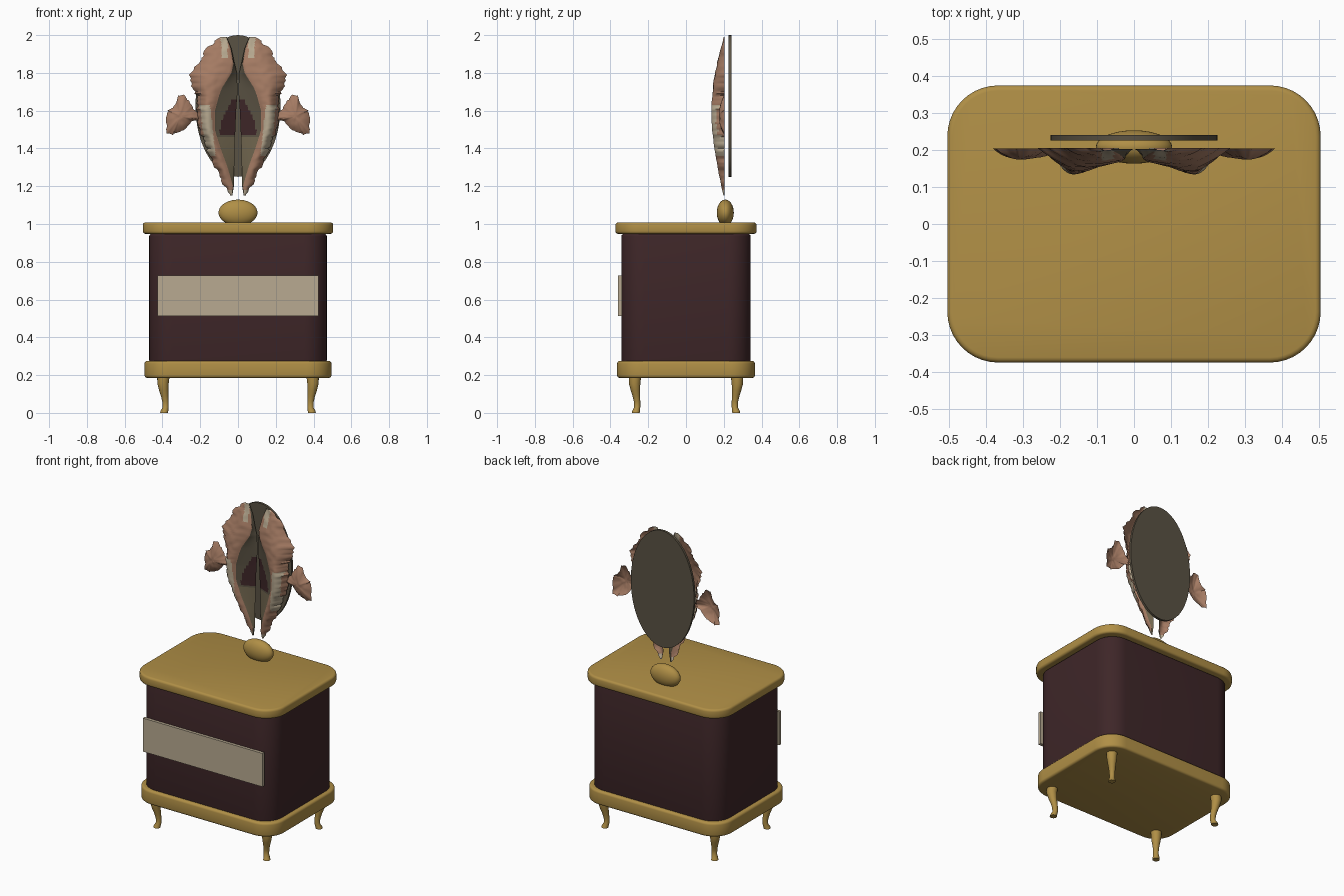
import bpy, bmesh, math, random
from mathutils import Vector, noise

if "Cube" in bpy.data.objects:
    bpy.data.objects.remove(bpy.data.objects["Cube"])

random.seed(4)


def mat(name, r, g, b):
    lin = [((c / 255 + 0.055) / 1.055) ** 2.4 for c in (r, g, b)]
    m = bpy.data.materials.new(name)
    m.diffuse_color = (*lin, 1)
    m.use_nodes = True
    m.node_tree.nodes["Principled BSDF"].inputs["Base Color"].default_value = m.diffuse_color
    return m


GOLD = mat("gold", 176, 143, 70)
MAROON = mat("dark maroon", 62, 38, 40)
CREAM = mat("cream", 184, 170, 145)
GLASS = mat("mirror grey", 90, 82, 67)
TAN = mat("carved tan", 166, 124, 100)
OLIVE = mat("olive brown", 112, 101, 78)


def finish(name, bm, mats, angle=40, fix=True):
    if fix:
        bmesh.ops.recalc_face_normals(bm, faces=bm.faces)
    me = bpy.data.meshes.new(name)
    bm.to_mesh(me)
    bm.free()
    ob = bpy.data.objects.new(name, me)
    bpy.context.collection.objects.link(ob)
    for m in mats:
        me.materials.append(m)
    bpy.ops.object.select_all(action='DESELECT')
    ob.select_set(True)
    bpy.context.view_layer.objects.active = ob
    bpy.ops.object.shade_smooth_by_angle(angle=math.radians(angle))
    return ob


def loft(bm, rings):
    """Skin closed rings of points and cap both ends."""
    loops = [[bm.verts.new(p) for p in r] for r in rings]
    n = len(loops[0])
    for a, b in zip(loops, loops[1:]):
        for i in range(n):
            bm.faces.new((a[i], a[(i + 1) % n], b[(i + 1) % n], b[i]))
    bm.faces.new(loops[0][::-1])
    bm.faces.new(loops[-1])


def rounded_box(name, hx, hy, z0, z1, r, bev, m, segs=10):
    def ring(z, inset):
        pts = []
        for q, (sx, sy) in enumerate(((1, 1), (-1, 1), (-1, -1), (1, -1))):
            for k in range(segs + 1):
                a = math.pi / 2 * (q + k / segs)
                pts.append((sx * (hx - r) + (r - inset) * math.cos(a),
                            sy * (hy - r) + (r - inset) * math.sin(a), z))
        return pts
    arc = [(bev * (1 - math.sin(t)), bev * (1 - math.cos(t)))
           for t in (0, math.pi / 6, math.pi / 3, math.pi / 2)]
    rings = [ring(z0 + dz, ins) for ins, dz in arc]
    rings += [ring(z1 - dz, ins) for ins, dz in reversed(arc)]
    bm = bmesh.new()
    loft(bm, rings)
    return finish(name, bm, [m])


# Cabinet: base plinth, body and top
rounded_box("base_plinth", 0.495, 0.365, 0.185, 0.275, 0.13, 0.014, GOLD)
rounded_box("cabinet_body", 0.47, 0.342, 0.265, 0.947, 0.12, 0.012, MAROON)
rounded_box("cabinet_top", 0.504, 0.374, 0.948, 1.008, 0.137, 0.014, GOLD)

# Drawer front
bm = bmesh.new()
bmesh.ops.create_cube(bm, size=1)
for v in bm.verts:
    v.co = (v.co.x * 0.85, -0.35 + v.co.y * 0.02, 0.62 + v.co.z * 0.215)
finish("drawer_front", bm, [CREAM])

# Curved legs: (z, outward shift, radius)
LEG = [(0.0, -0.004, 0.021), (0.012, -0.006, 0.02), (0.03, -0.012, 0.016),
       (0.06, -0.011, 0.017), (0.09, -0.007, 0.02), (0.12, -0.002, 0.025),
       (0.155, 0.002, 0.03), (0.195, 0.0, 0.033)]
for sx in (-1, 1):
    for sy in (-1, 1):
        bm = bmesh.new()
        loft(bm, [[(sx * (0.395 + o) + r * math.cos(k * math.pi / 8),
                    sy * (0.27 + o) + r * math.sin(k * math.pi / 8), z)
                   for k in range(16)] for z, o, r in LEG])
        finish(("front" if sy < 0 else "back") + "_leg", bm, [GOLD])

# Knob under the mirror
bm = bmesh.new()
bmesh.ops.create_uvsphere(bm, u_segments=32, v_segments=20, radius=1)
for v in bm.verts:
    v.co = (v.co.x * 0.103, 0.208 + v.co.y * 0.045, 1.06 + v.co.z * 0.069)
finish("mirror_mount", bm, [GOLD], 60)

# Oval mirror plate
bm = bmesh.new()
loft(bm, [[(0.225 * math.cos(k * math.pi / 32), y, 1.625 + 0.375 * math.sin(k * math.pi / 32))
           for k in range(64)] for y in (0.225, 0.24)])
finish("mirror_plate", bm, [GLASS])

# Carved frame outline by height: z, slit edge, panel edge, outer edge, ridge y
FRAME = [(1.15, 0.03, 0.032, 0.045, 0.198), (1.2, 0.022, 0.026, 0.072, 0.187),
         (1.3, 0.02, 0.055, 0.12, 0.168), (1.4, 0.018, 0.092, 0.165, 0.15),
         (1.5, 0.014, 0.123, 0.203, 0.138), (1.6, 0.01, 0.122, 0.22, 0.134),
         (1.68, 0.004, 0.1, 0.215, 0.138), (1.72, 0.003, 0.085, 0.245, 0.142),
         (1.8, 0.006, 0.035, 0.255, 0.155), (1.85, 0.018, 0.024, 0.21, 0.166),
         (1.93, 0.035, 0.04, 0.165, 0.184), (1.99, 0.06, 0.063, 0.092, 0.2)]


def sample(z):
    for a, b in zip(FRAME, FRAME[1:]):
        if z <= b[0] + 1e-6:
            t = (z - a[0]) / (b[0] - a[0])
            return [p + (q - p) * t for p, q in zip(a[1:], b[1:])]
    return FRAME[-1][1:]


def frame_colour(x, z, s):
    """Material slot from position; s < 0 on the inner panel."""
    if s < 0:
        if 1.47 < z < 1.66 and x < 0.03 + 0.065 * min(1, (1.66 - z) / 0.13):
            return 3
        return 2 if z > 1.46 else 4
    if 1.36 < z < 1.63 and 0.12 + (z - 1.36) * 0.1 < x < 0.17 + (z - 1.36) * 0.12:
        return 1
    if z > 1.88 and 0.055 < x < 0.09:
        return 1
    if z < 1.18:
        return 1
    return 0


ROWS, PANEL, RING = 84, 10, 14
jag = [random.uniform(-0.008, 0.008) for _ in range(ROWS + 1)]
for sx, side in ((-1, "left"), (1, "right")):
    bm = bmesh.new()
    grid, info = [], []
    for i in range(ROWS + 1):
        z = 1.15 + 0.84 * i / ROWS
        xi, xp, xo, yr = sample(z)
        xo += jag[i]
        edge = yr + (0.2 - yr) * 0.3
        row = []
        for j in range(PANEL + RING + 1):
            if j <= PANEL:
                t = j / PANEL
                x, y = xi + (xp - xi) * t, 0.202 + (edge - 0.202) * t
            else:
                t = (j - PANEL) / RING
                x = xp + (xo - xp) * t
                if t < 0.4:
                    y = edge + (yr - edge) * math.sin(t / 0.4 * math.pi / 2)
                else:
                    y = yr + (0.205 - yr) * ((t - 0.4) / 0.6) ** 2.2
                rough = 0.007 if z > 1.62 else 0.002
                y += rough * math.sin(math.pi * t) * noise.noise(Vector((x * 32, 1.7, z * 32)))
            row.append(bm.verts.new((sx * x, min(y, 0.206), z)))
        grid.append(row)
    for i in range(ROWS):
        for j in range(PANEL + RING):
            q = [grid[i][j], grid[i][j + 1], grid[i + 1][j + 1], grid[i + 1][j]]
            f = bm.faces.new(q if sx > 0 else q[::-1])
            c = f.calc_center_median()
            f.material_index = frame_colour(abs(c.x), c.z, -1 if j < PANEL else 1)
    finish(side + "_frame_half", bm, [TAN, CREAM, GLASS, MAROON, OLIVE], 60, False)

# Leaf-shaped side ornaments, domed and ragged
LEAF = [(0.2, 1.57), (0.235, 1.61), (0.262, 1.65), (0.29, 1.688), (0.318, 1.675),
        (0.335, 1.625), (0.37, 1.605), (0.38, 1.56), (0.376, 1.48), (0.345, 1.472),
        (0.31, 1.485), (0.27, 1.51), (0.25, 1.54), (0.205, 1.55)]
outline = []
for k, (a, b) in enumerate(zip(LEAF, LEAF[1:] + LEAF[:1])):
    for s in range(4):
        t = s / 4
        outline.append((a[0] + (b[0] - a[0]) * t + random.uniform(-0.004, 0.004),
                        a[1] + (b[1] - a[1]) * t + random.uniform(-0.004, 0.004)))
for sx, side in ((-1, "left"), (1, "right")):
    bm = bmesh.new()
    rings = []
    for k in range(1, 9):
        r = k / 8
        ring = []
        for ox, oz in outline:
            x, z = 0.305 + (ox - 0.305) * r, 1.57 + (oz - 1.57) * r
            y = 0.176 + 0.028 * r ** 2.5
            y += 0.006 * (1 - r) * noise.noise(Vector((x * 40, 5.2, z * 40)))
            ring.append(bm.verts.new((sx * x, y, z)))
        rings.append(ring)
    mid = bm.verts.new((sx * 0.305, 0.176, 1.57))
    n = len(outline)
    for i in range(n):
        j = (i + 1) % n
        faces = [[mid, rings[0][i], rings[0][j]]]
        faces += [[a[i], b[i], b[j], a[j]] for a, b in zip(rings, rings[1:])]
        for q in faces:
            bm.faces.new(q[::-1] if sx > 0 else q)
    bm.normal_update()
    if sum(f.normal.y for f in bm.faces) > 0:
        bmesh.ops.reverse_faces(bm, faces=bm.faces)
    finish(side + "_leaf_ornament", bm, [TAN], 60, False)
